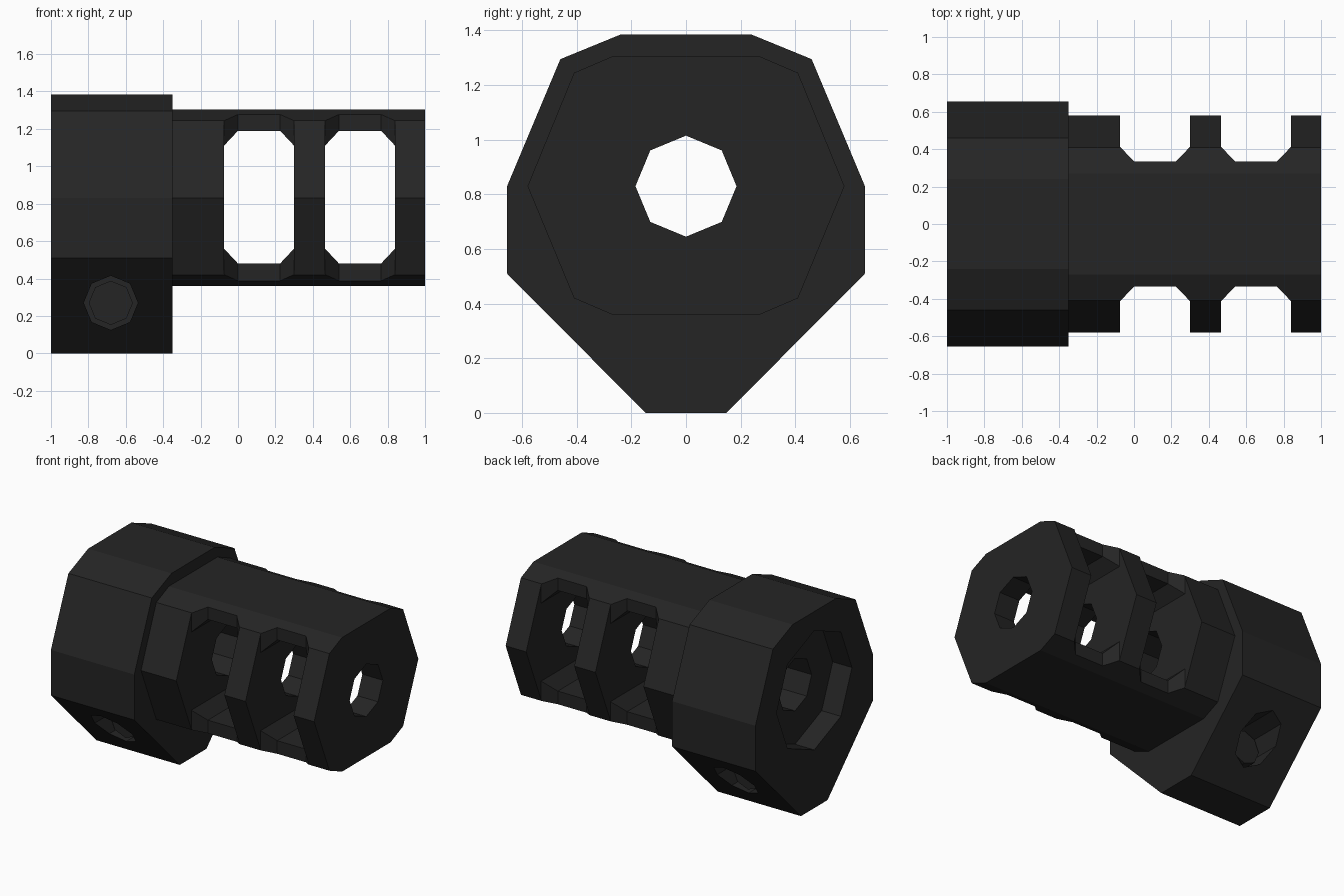
import bpy, bmesh, math
from mathutils import Vector

if "Cube" in bpy.data.objects:
    bpy.data.objects.remove(bpy.data.objects["Cube"])

AXIS_Z = 0.83  # height of the bore axis

dark = bpy.data.materials.new("dark_gunmetal")
dark.diffuse_color = (0.018, 0.018, 0.018, 1)
dark.use_nodes = True
dark.node_tree.nodes["Principled BSDF"].inputs["Base Color"].default_value = dark.diffuse_color


def prism(name, points, axis, a, b):
    """Extrude a 2D profile along an axis from a to b."""
    place = {
        'X': lambda p, t: (t, p[0], p[1]),
        'Y': lambda p, t: (p[0], t, p[1]),
        'Z': lambda p, t: (p[0], p[1], t),
    }[axis]
    bm = bmesh.new()
    base = bm.faces.new([bm.verts.new(place(p, a)) for p in points])
    ext = bmesh.ops.extrude_face_region(bm, geom=[base], use_keep_orig=True)
    verts = [g for g in ext['geom'] if isinstance(g, bmesh.types.BMVert)]
    bmesh.ops.translate(bm, verts=verts, vec=Vector(place((0, 0), b - a)))
    bmesh.ops.recalc_face_normals(bm, faces=bm.faces)
    me = bpy.data.meshes.new(name)
    bm.to_mesh(me)
    bm.free()
    me.materials.append(dark)
    ob = bpy.data.objects.new(name, me)
    bpy.context.collection.objects.link(ob)
    return ob


def octagon(cx, cy, r):
    return [(cx + r * math.cos(i * math.pi / 4), cy + r * math.sin(i * math.pi / 4))
            for i in range(8)]


def mirrored(half):
    return half + [(-y, z) for y, z in reversed(half)]


def combine(target, tool, operation):
    mod = target.modifiers.new(operation.lower(), 'BOOLEAN')
    mod.operation = operation
    mod.solver = 'EXACT'
    mod.object = tool
    bpy.context.view_layer.objects.active = target
    bpy.ops.object.modifier_apply(modifier=mod.name)
    bpy.data.objects.remove(tool, do_unlink=True)


# Rear clamp collar and slimmer front body
brake = prism("muzzle_brake", mirrored(
    [(0.24, 1.385), (0.46, 1.295), (0.655, 0.83), (0.655, 0.51), (0.148, 0)]), 'X', -1, -0.35)
body = prism("front_body", mirrored(
    [(0.27, 1.305), (0.41, 1.245), (0.58, 0.83), (0.41, 0.42), (0.27, 0.36)]), 'X', -0.5, 1)
combine(brake, body, 'UNION')

# Side ports: chamfered window straight through, with notched sides
for x0 in (-0.075, 0.465):
    x1, c = x0 + 0.375, 0.075
    window = [(x0 + c, 0.48), (x1 - c, 0.48), (x1, 0.56), (x1, 1.11),
              (x1 - c, 1.19), (x0 + c, 1.19), (x0, 1.11), (x0, 0.56)]
    combine(brake, prism("port_cutter", window, 'Y', -1, 1), 'DIFFERENCE')
    for s in (-1, 1):
        notch = [(x0, s * 0.8), (x0, s * 0.413), (x0 + c, s * 0.335),
                 (x1 - c, s * 0.335), (x1, s * 0.413), (x1, s * 0.8)]
        combine(brake, prism("notch_cutter", notch, 'Z', 0.2, 1.5), 'DIFFERENCE')

# Bore and rear counterbore
combine(brake, prism("bore_cutter", octagon(0, AXIS_Z, 0.185), 'X', -1.2, 1.2), 'DIFFERENCE')
combine(brake, prism("recess_cutter", octagon(0, AXIS_Z, 0.42), 'X', -1.2, -0.85), 'DIFFERENCE')

# Clamp screw pockets with recessed screws on both sides
for s, side in ((-1, "front"), (1, "back")):
    pocket = prism("pocket_cutter", octagon(-0.68, 0.27, 0.145), 'Y', s * 0.2, s * 0.8)
    combine(brake, pocket, 'DIFFERENCE')
    prism("clamp_screw_" + side, octagon(-0.68, 0.27, 0.118), 'Y', s * 0.19, s * 0.28)
